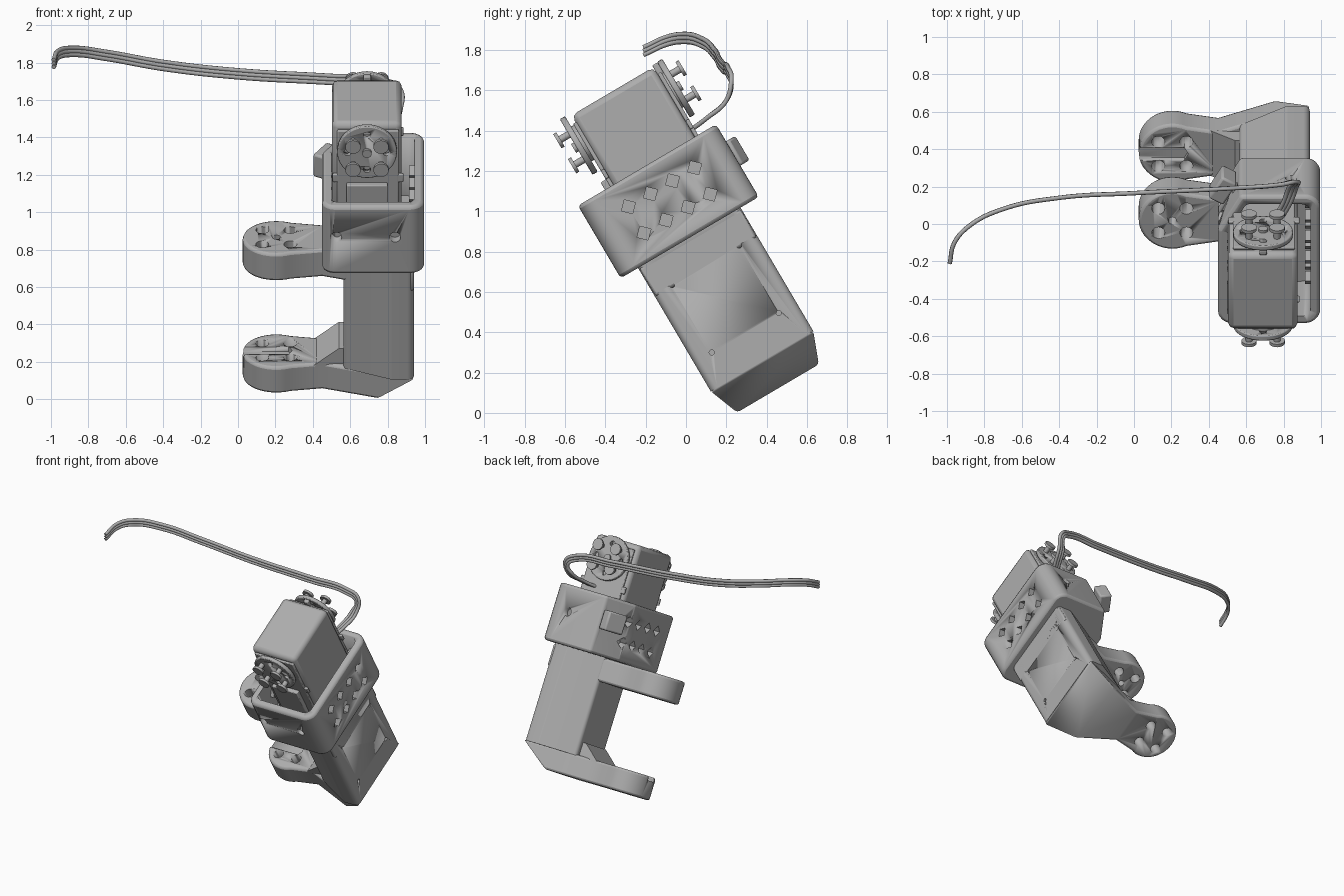
import bpy, bmesh, math
from mathutils import Vector, Matrix

cube = bpy.data.objects.get("Cube")
if cube:
    bpy.data.objects.remove(cube)

TILT = math.radians(30.5)   # whole assembly leans about x
MID = 0.455                 # depth centre of the bracket


def make_material(name, value):
    mat = bpy.data.materials.new(name)
    mat.use_nodes = True
    mat.diffuse_color = (value, value, value, 1)
    mat.node_tree.nodes["Principled BSDF"].inputs["Base Color"].default_value = (value, value, value, 1)
    return mat


GREY = make_material("plain grey", 0.42)


def add_prism(bm, outline, low, high):
    """Extrude an (x, depth) outline between two heights."""
    base = bm.faces.new([bm.verts.new((x, u, low)) for x, u in outline])
    new = bmesh.ops.extrude_face_region(bm, geom=[base])["geom"]
    top = [v for v in new if isinstance(v, bmesh.types.BMVert)]
    bmesh.ops.translate(bm, verts=top, vec=(0, 0, high - low))


def add_box(bm, low, high, turn=0):
    low, high = Vector(low), Vector(high)
    matrix = (Matrix.Translation((low + high) / 2) @ Matrix.Rotation(turn, 4, "Z")
              @ Matrix.Diagonal((high - low).to_4d()))
    bmesh.ops.create_cube(bm, size=1, matrix=matrix)


def add_rod(bm, centre, radius, length, axis, sides=24, top=None):
    turn = Vector((0, 0, 1)).rotation_difference(Vector(axis)).to_matrix().to_4x4()
    bmesh.ops.create_cone(bm, cap_ends=True, segments=sides, radius1=radius,
                          radius2=radius if top is None else top, depth=length,
                          matrix=Matrix.Translation(centre) @ turn)


def finish(bm, name, cutter=None, bevel=0.0):
    """Turn a bmesh into a tilted object, cut it and round its edges."""
    bmesh.ops.recalc_face_normals(bm, faces=bm.faces)
    mesh = bpy.data.meshes.new(name)
    bm.to_mesh(mesh)
    bm.free()
    obj = bpy.data.objects.new(name, mesh)
    bpy.context.collection.objects.link(obj)
    obj.rotation_euler.x = TILT
    mesh.materials.append(GREY)
    if bevel:
        mod = obj.modifiers.new("Rounding", "BEVEL")
        mod.width, mod.segments, mod.limit_method = bevel, 2, "ANGLE"
        mod.angle_limit = math.radians(50)
    if cutter:
        mod = obj.modifiers.new("Cut", "BOOLEAN")
        mod.object, mod.operation, mod.solver = cutter, "DIFFERENCE", "EXACT"
    bpy.ops.object.select_all(action="DESELECT")
    obj.select_set(True)
    bpy.context.view_layer.objects.active = obj
    bpy.ops.object.shade_smooth_by_angle(angle=math.radians(35))
    return obj


def helper(bm, name):
    obj = finish(bm, name)
    obj.hide_render = True
    obj.hide_set(True)
    return obj


def rounded(points, steps=6):
    """Replace each (x, depth, radius) corner with an arc."""
    out = []
    for i, (x, u, r) in enumerate(points):
        p = Vector((x, u))
        a = (Vector(points[i - 1][:2]) - p).normalized()
        b = (Vector(points[(i + 1) % len(points)][:2]) - p).normalized()
        half = a.angle(b) / 2
        centre = p + (a + b).normalized() * (r / math.sin(half))
        s = p + a * (r / math.tan(half)) - centre
        e = p + b * (r / math.tan(half)) - centre
        for k in range(steps + 1):
            d = s.lerp(e, k / steps).normalized() * r
            out.append(centre + d)
    return out


# Arms: round ends that narrow, then flare into the body
def arm_outline():
    flare = [(0.94, 0.295), (0.74, 0.235), (0.45, 0.135)]
    arc = [(0.205 + 0.18 * math.cos(a), 0.18 * math.sin(a))
           for a in [math.radians(65 + 230 * k / 28) for k in range(29)]]
    pts = flare + arc + [(x, -h) for x, h in reversed(flare)]
    return [(x, MID + h) for x, h in pts]


for name, low, high in (("lower_arm", -0.127, 0.035), ("upper_arm", 0.57, 0.738)):
    cut = bmesh.new()
    for dx in (-0.075, 0.075):
        for du in (-0.075, 0.075):
            add_rod(cut, (0.205 + dx, MID + du, (low + high) / 2), 0.035, 0.3, (0, 0, 1), 20)
    if name == "lower_arm":
        # slot along the top and the sloped outer corner
        slot = [(-0.1, MID - 0.038), (0.27, MID - 0.038), (0.29, MID), (0.27, MID + 0.038), (-0.1, MID + 0.038)]
        add_prism(cut, slot, 0.005, 0.1)
        add_box(cut, (0.5, 0, -0.3), (1.3, 1, 0))
        slope = math.atan2(0.157, 0.2)
        cut.verts.ensure_lookup_table()
        bmesh.ops.transform(cut, verts=cut.verts[-8:],
                            matrix=Matrix.Translation((0.74, 0, -0.127))
                            @ Matrix.Rotation(-slope, 4, "Y") @ Matrix.Translation((-0.74, 0, 0)))
    else:
        add_rod(cut, (0.205, MID, 0.65), 0.022, 0.3, (0, 0, 1), 16)
    cutter = helper(cut, name + "_cutter")
    bm = bmesh.new()
    add_prism(bm, arm_outline(), low, high)
    finish(bm, name, cutter, 0.015)

# Gusset wedge between lower arm and body
bm = bmesh.new()
add_box(bm, (0.4, MID - 0.14, 0.02), (0.6, MID + 0.14, 0.13))
for v in bm.verts:
    if v.co.x < 0.5 and v.co.z > 0.1:
        v.co.x += 0.14
finish(bm, "gusset")

# Body: tapered column joining both arms
cut = bmesh.new()
for u in (0.262, 0.648):
    for w in (0.193, 0.582):
        add_rod(cut, (0.94, u, w), 0.013, 0.08, (1, 0, 0), 12)
cutter = helper(cut, "body_cutter")
bm = bmesh.new()
body = [(0.94, 0.16, 0.035), (0.94, 0.75, 0.035), (0.82, 0.75, 0.02),
        (0.565, 0.63, 0.03), (0.565, 0.28, 0.03), (0.82, 0.16, 0.02)]
add_prism(bm, rounded(body), 0.028, 0.75)
finish(bm, "body_column", cutter)

# Holder: open-topped box with one cut corner, pierced walls
cut = bmesh.new()
inner = [(0.5, 0.11, 0.04), (0.945, 0.11, 0.05), (0.945, 0.805, 0.05),
         (0.6, 0.805, 0.03), (0.5, 0.63, 0.03)]
add_prism(cut, rounded(inner), 0.79, 1.4)
for i in range(4):
    for w in (0.874, 1.026):
        for x in (0.46, 0.985):
            add_rod(cut, (x, 0.273 + 0.127 * i, w), 0.04, 0.14, (1, 0, 0), 4)
for x in (0.525, 0.84):
    for u in (0.07, 0.845):
        add_rod(cut, (x, u, 0.97), 0.03, 0.14, (0, 1, 0), 20)
cutter = helper(cut, "holder_cutter")
bm = bmesh.new()
outer = [(0.45, 0.06, 0.07), (0.995, 0.06, 0.08), (0.995, 0.855, 0.08),
         (0.57, 0.855, 0.03), (0.45, 0.64, 0.03)]
add_prism(bm, rounded(outer), 0.74, 1.158)
finish(bm, "holder", cutter, 0.018)

# Latch block on the cut corner
bm = bmesh.new()
add_box(bm, (0.43, 0.75, 0.92), (0.52, 0.9, 1.06), math.radians(-29))
finish(bm, "latch", None, 0.012)

# Motor case with mounting ears and front block
bm = bmesh.new()
add_box(bm, (0.503, 0.26, 0.875), (0.875, 0.732, 1.56))
finish(bm, "motor_case", None, 0.03)
bm = bmesh.new()
for u in (0.245, 0.732):
    add_box(bm, (0.53, u, 0.9), (0.86, u + 0.02, 1.52))
    for x in (0.505, 0.85):
        add_box(bm, (x, u, 1.2), (x + 0.035, u + 0.02, 1.25))
add_box(bm, (0.58, 0.215, 0.95), (0.8, 0.25, 1.2))
add_box(bm, (0.67, 0.73, 1.5), (0.71, 0.76, 1.57))
finish(bm, "motor_plates", None, 0.006)

# Round horns and their screws on both ends of the motor
SPINDLE = Vector((0.69, 0, 1.413))
for end, face, side in (("front", 0.215, -1), ("rear", 0.775, 1)):
    out = Vector((0, side, 0))
    centre = SPINDLE + Vector((0, face, 0))
    cut = bmesh.new()
    spots = [centre + Vector((dx, 0, dw)) for dx in (-0.075, 0.075) for dw in (-0.072, 0.072)]
    for k in range(4):
        a = math.pi / 2 * k
        add_rod(cut, centre + Vector((math.cos(a), 0, math.sin(a))) * 0.105, 0.02, 0.1, out, 12)
    cutter = helper(cut, end + "_horn_cutter")
    bm = bmesh.new()
    add_rod(bm, centre, 0.16, 0.03, out, 40)
    finish(bm, end + "_horn", cutter, 0.006)
    bm = bmesh.new()
    add_rod(bm, centre - out * 0.03, 0.1, 0.04, out, 32)
    add_rod(bm, centre + out * 0.015, 0.025, 0.03, out, 16)
    finish(bm, end + "_hub")
    for n, spot in enumerate(spots):
        cut = bmesh.new()
        tip = spot + out * 0.1
        for size in (Vector((0.022, 0.015, 0.005)), Vector((0.005, 0.015, 0.022))):
            add_box(cut, tip - size, tip + size)
        cutter = helper(cut, f"{end}_screw_cutter_{n}")
        bm = bmesh.new()
        add_rod(bm, spot + out * 0.035, 0.018, 0.07, out, 16)
        add_rod(bm, spot + out * 0.072, 0.041, 0.018, out, 20)
        add_rod(bm, spot + out * 0.09, 0.041, 0.019, out, 20, 0.026)
        finish(bm, f"{end}_screw_{n}", cutter)

# Ribbon cable of three wires
PATH = [(0.76, 0.02, 1.4), (0.81, 0.1, 1.46), (0.85, 0.2, 1.55), (0.86, 0.225, 1.64), (0.78, 0.21, 1.69),
        (0.5, 0.19, 1.71), (0, 0.165, 1.74), (-0.4, 0.14, 1.785), (-0.7, 0.08, 1.838),
        (-0.88, -0.01, 1.86), (-0.96, -0.1, 1.845), (-0.985, -0.21, 1.795)]
for n in (-1, 0, 1):
    curve = bpy.data.curves.new(f"wire_{n + 2}", "CURVE")
    curve.dimensions, curve.bevel_depth, curve.bevel_resolution = "3D", 0.012, 2
    curve.use_fill_caps = True
    line = curve.splines.new("BEZIER")
    line.bezier_points.add(len(PATH) - 1)
    for i, (point, co) in enumerate(zip(line.bezier_points, PATH)):
        spread = Vector((1, 0, 0)) if i < 3 else Vector((0.5, 0, 0.85)) if i == 3 else Vector((0, 0, 1))
        point.co = Vector(co) + spread * 0.019 * n
        point.handle_left_type = point.handle_right_type = "AUTO"
    curve.materials.append(GREY)
    bpy.context.collection.objects.link(bpy.data.objects.new(curve.name, curve))
